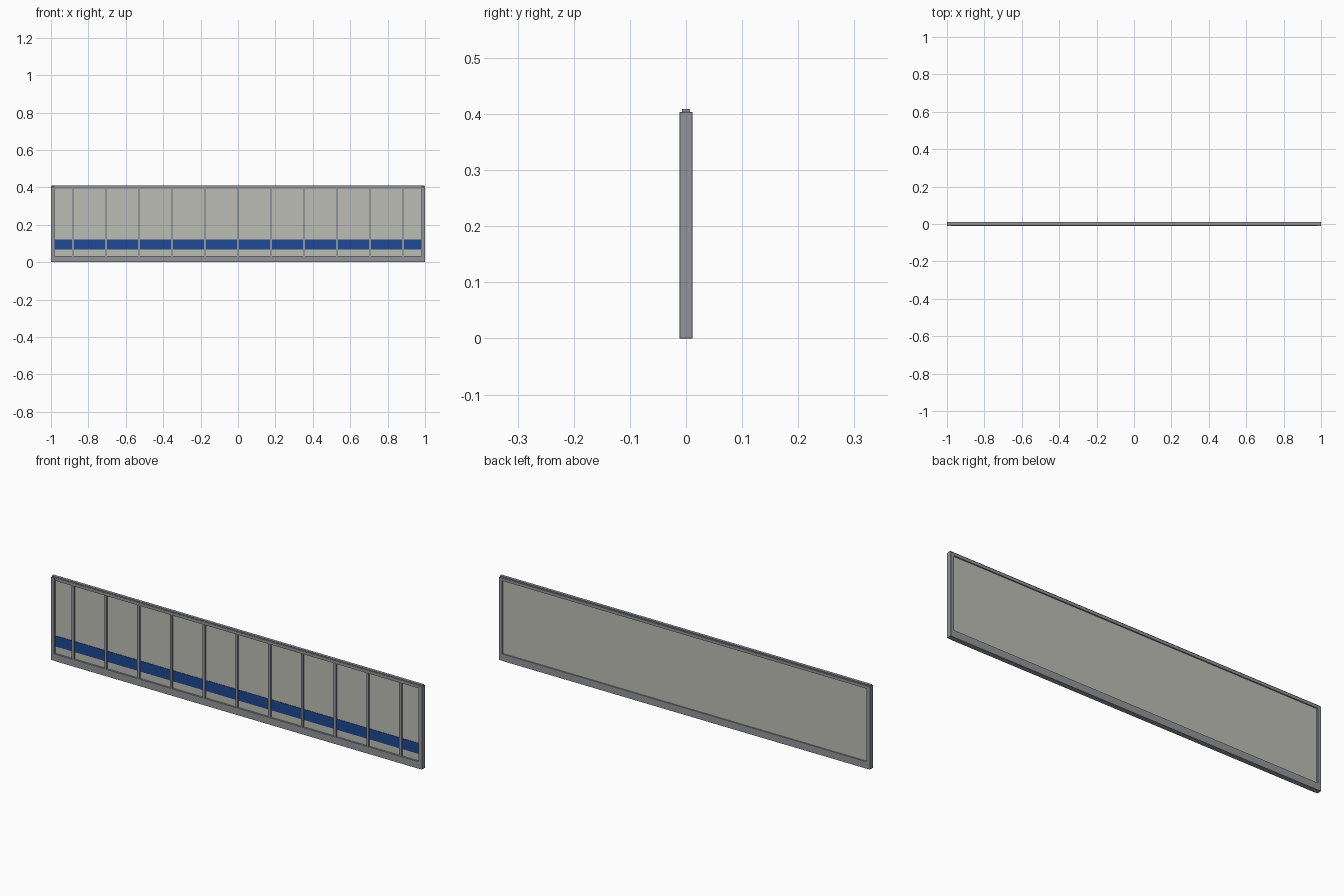
import bpy, bmesh

if "Cube" in bpy.data.objects:
    bpy.data.objects.remove(bpy.data.objects["Cube"])


def material(name, rgb):
    m = bpy.data.materials.new(name)
    lin = [c / 12.92 if c <= 0.04045 else ((c + 0.055) / 1.055) ** 2.4 for c in (v / 255 for v in rgb)]
    m.diffuse_color = (*lin, 1)
    m.use_nodes = True
    m.node_tree.nodes["Principled BSDF"].inputs["Base Color"].default_value = m.diffuse_color
    return m


FRAME = material("frame grey", (146, 149, 154))
PANEL = material("panel light grey", (190, 190, 183))
BLUE = material("stripe blue", (30, 72, 146))


def box(name, x, y, z, mat, bevel=0):
    """Box from (min, max) ranges, with optional chamfer."""
    bm = bmesh.new()
    bmesh.ops.create_cube(bm, size=1)
    for v in bm.verts:
        v.co = [r[0] + (c + 0.5) * (r[1] - r[0]) for c, r in zip(v.co, (x, y, z))]
    if bevel:
        bmesh.ops.bevel(bm, geom=bm.edges[:], offset=bevel, segments=1, affect='EDGES')
    me = bpy.data.meshes.new(name)
    bm.to_mesh(me)
    bm.free()
    me.materials.append(mat)
    ob = bpy.data.objects.new(name, me)
    bpy.context.collection.objects.link(ob)
    return ob


# Recessed sheet
box("side_panel", (-0.985, 0.985), (-0.003, 0.006), (0.03, 0.395), PANEL)

# Surrounding frame
box("bottom_rail", (-0.982, 0.982), (-0.012, 0.012), (0, 0.034), FRAME)
box("top_rail", (-0.982, 0.982), (-0.009, 0.012), (0.39, 0.404), FRAME)
box("top_cap", (-0.998, 0.998), (-0.007, 0.007), (0.403, 0.409), FRAME)
for s, side in ((-1, "left"), (1, "right")):
    box(side + "_end_post", sorted((s * 0.981, s)), (-0.012, 0.012), (0, 0.404), FRAME, 0.001)

# Evenly spaced ribs on the front
SPACING = 0.1765
ribs = [i * SPACING for i in range(-5, 6)]
for i, x in enumerate(ribs):
    box(f"rib_{i + 1}", (x - 0.006, x + 0.006), (-0.011, -0.002), (0.033, 0.391), FRAME)

# Blue stripe plates between the ribs
edges = [-0.987] + ribs + [0.987]
for i, (a, b) in enumerate(zip(edges, edges[1:])):
    box(f"stripe_{i + 1}", (a + 0.006, b - 0.006), (-0.005, -0.002), (0.068, 0.12), BLUE)
